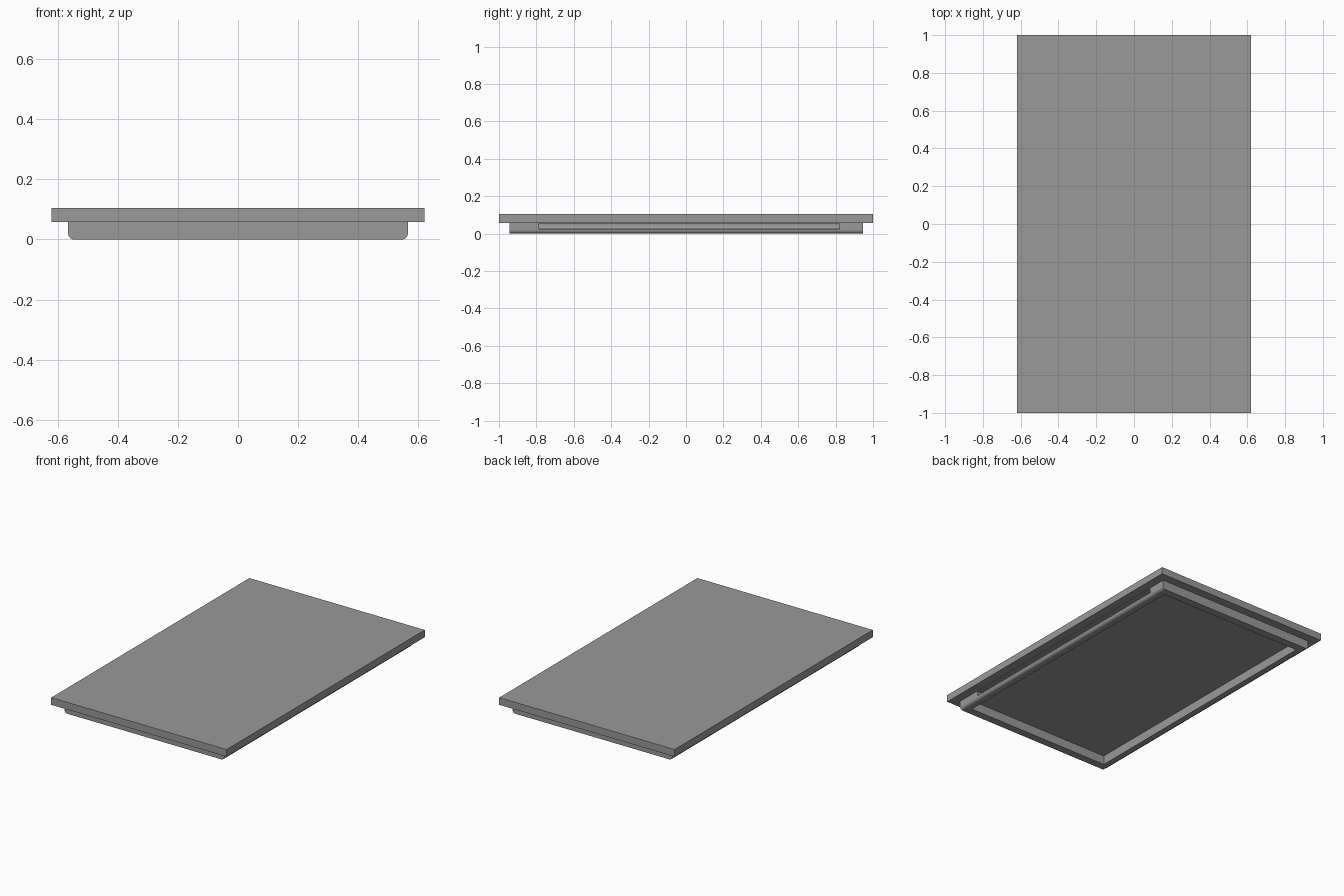
import bpy, bmesh, math

if "Cube" in bpy.data.objects:
    bpy.data.objects.remove(bpy.data.objects["Cube"])

grey = bpy.data.materials.new("plain grey")
grey.diffuse_color = (0.32, 0.32, 0.32, 1)
grey.use_nodes = True
grey.node_tree.nodes["Principled BSDF"].inputs["Base Color"].default_value = grey.diffuse_color


def prism(name, profile, y0, y1):
    """Extrude an (x, z) profile along y."""
    bm = bmesh.new()
    face = bm.faces.new([bm.verts.new((x, y0, z)) for x, z in profile])
    out = bmesh.ops.extrude_face_region(bm, geom=[face])
    for v in out["geom"]:
        if isinstance(v, bmesh.types.BMVert):
            v.co.y = y1
    bmesh.ops.recalc_face_normals(bm, faces=bm.faces)
    mesh = bpy.data.meshes.new(name)
    bm.to_mesh(mesh)
    bm.free()
    obj = bpy.data.objects.new(name, mesh)
    bpy.context.collection.objects.link(obj)
    mesh.materials.append(grey)
    return obj


def rect(x, z0, z1):
    return [(-x, z0), (x, z0), (x, z1), (-x, z1)]


def arc(cx, cz, r, a0, a1, n=8):
    angles = [math.radians(a0 + (a1 - a0) * i / n) for i in range(n + 1)]
    return [(cx + r * math.cos(a), cz + r * math.sin(a)) for a in angles]


def cut(obj, cutter):
    cutter.hide_render = True
    mod = obj.modifiers.new("cut", "BOOLEAN")
    mod.operation = "DIFFERENCE"
    mod.solver = "EXACT"
    mod.object = cutter
    bpy.context.view_layer.objects.active = obj
    bpy.ops.object.modifier_apply(modifier=mod.name)
    bpy.data.objects.remove(cutter)


SEAM = 0.058   # underside of the top panel

# Flat top panel
prism("top_panel", rect(0.62, SEAM, 0.104), -1, 1)

# Lower frame with rounded lower long edges
R = 0.02
outline = (arc(-0.565 + R, R, R, 180, 270) + arc(0.565 - R, R, R, 270, 360)
           + [(0.565, SEAM), (-0.565, SEAM)])
frame = prism("lower_frame", outline, -0.945, 0.945)

# Open centre of the frame
cut(frame, prism("centre_cutter", rect(0.515, -0.1, 0.2), -0.895, 0.895))

# Scooped finger groove along each long side
scoop = [(0.6, 0.024)] + arc(0.555, 0.044, 0.02, 270, 180) + [(0.535, 0.055), (0.6, 0.055)]
for side in (1, -1):
    cut(frame, prism("groove_cutter", [(side * x, z) for x, z in scoop], -0.785, 0.82))

# Smooth the curved edges only
bpy.ops.object.select_all(action="DESELECT")
frame.select_set(True)
bpy.context.view_layer.objects.active = frame
bpy.ops.object.shade_smooth_by_angle(angle=math.radians(30))
